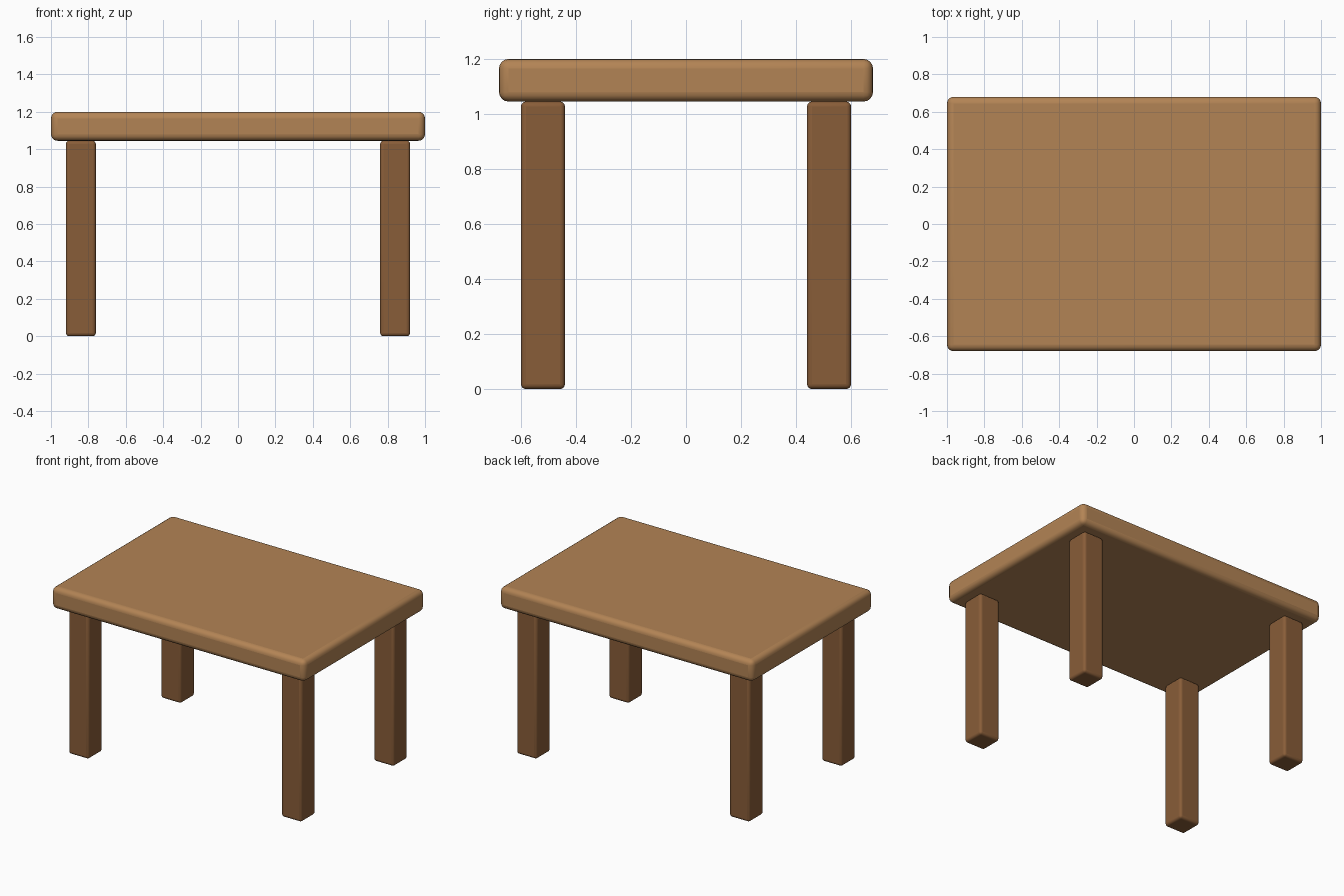
import bpy
from math import radians

if "Cube" in bpy.data.objects:
    bpy.data.objects.remove(bpy.data.objects["Cube"])


def material(name, rgb):
    m = bpy.data.materials.new(name)
    m.diffuse_color = (*rgb, 1)
    m.use_nodes = True
    m.node_tree.nodes["Principled BSDF"].inputs["Base Color"].default_value = m.diffuse_color
    return m


def rounded_box(name, center, size, radius, mat):
    bpy.ops.mesh.primitive_cube_add(size=1, location=center)
    ob = bpy.context.object
    ob.name = name
    ob.scale = size
    bpy.ops.object.transform_apply(location=False, rotation=False, scale=True)
    bevel = ob.modifiers.new("rounded_edges", 'BEVEL')
    bevel.width = radius
    bevel.segments = 4
    ob.data.materials.append(mat)
    bpy.ops.object.shade_smooth_by_angle(angle=radians(35))
    return ob


light_wood = material("light_wood", (0.45, 0.23, 0.09))
dark_wood = material("dark_wood", (0.25, 0.11, 0.04))

# Table top
rounded_box("table_top", (0, 0, 1.1225), (2, 1.36, 0.155), 0.035, light_wood)

# Four legs
for side, sx in (("left", -1), ("right", 1)):
    for end, sy in (("front", -1), ("back", 1)):
        rounded_box(f"{end}_{side}_leg", (sx * 0.84, sy * 0.52, 0.5225),
                    (0.16, 0.16, 1.045), 0.018, dark_wood)
